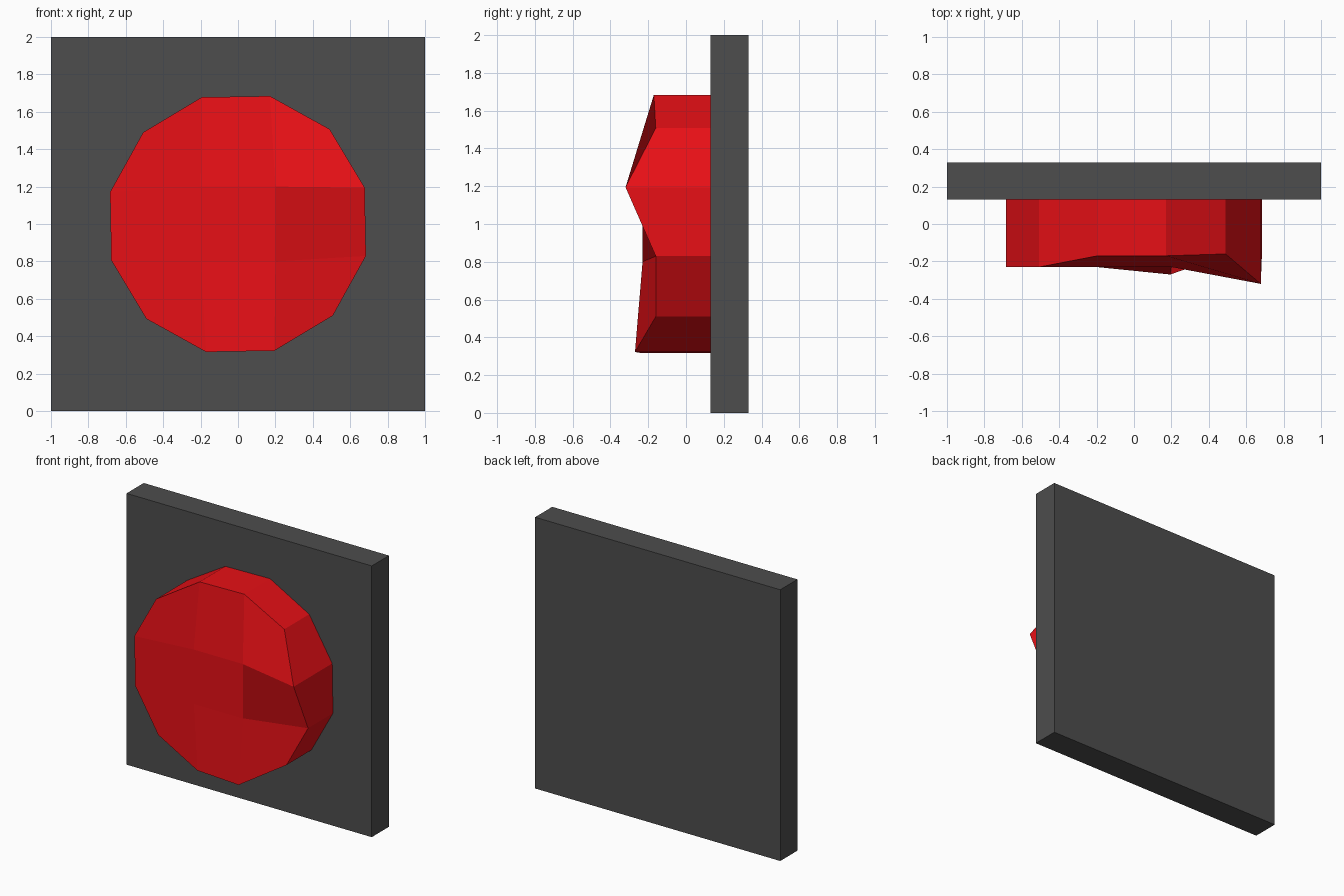
import bpy
import bmesh
from math import sin, cos, radians

if "Cube" in bpy.data.objects:
    bpy.data.objects.remove(bpy.data.objects["Cube"])


def paint(obj, name, color):
    mat = bpy.data.materials.new(name)
    mat.diffuse_color = (*color, 1)
    mat.use_nodes = True
    mat.node_tree.nodes["Principled BSDF"].inputs["Base Color"].default_value = mat.diffuse_color
    obj.data.materials.append(mat)


# Square backing plate
bpy.ops.mesh.primitive_cube_add(size=1, location=(0, 0.23, 1))
plate = bpy.context.object
plate.name = "back_plate"
plate.scale = (2, 0.2, 2)
bpy.ops.object.transform_apply(location=False, rotation=False, scale=True)
paint(plate, "dark_grey", (0.075, 0.075, 0.075))

# Twelve-sided button: dented front rim, counter-clockwise from upper right
SIDES, RADIUS, START, BACK_Y, FACE_Y = 12, 0.705, 46, 0.13, -0.23
rim_y = [-0.16, -0.17, -0.17] + [FACE_Y] * 5 + [-0.27, -0.16, -0.16, -0.32]
bm = bmesh.new()
front, back = [], []
for k in range(SIDES):
    a = radians(START + 360 / SIDES * k)
    x, z = RADIUS * cos(a), 1 + RADIUS * sin(a)
    front.append(bm.verts.new((x, rim_y[k], z)))
    back.append(bm.verts.new((x, BACK_Y, z)))
inner = [bm.verts.new((x, FACE_Y, z)) for z in (1.2, 0.8) for x in (-0.2, 0.2)]

# Front face as a three by three grid of quads
f = front
rows = [[f[3], f[2], f[1], f[0]],
        [f[4], inner[0], inner[1], f[11]],
        [f[5], inner[2], inner[3], f[10]],
        [f[6], f[7], f[8], f[9]]]
for up, low in zip(rows, rows[1:]):
    for j in range(3):
        bm.faces.new((up[j], low[j], low[j + 1], up[j + 1]))

# Side walls and back cap
for k in range(SIDES):
    n = (k + 1) % SIDES
    bm.faces.new((front[n], front[k], back[k], back[n]))
bm.faces.new(back[::-1])

mesh = bpy.data.meshes.new("button")
bm.to_mesh(mesh)
bm.free()
button = bpy.data.objects.new("button", mesh)
bpy.context.collection.objects.link(button)
paint(button, "red", (0.8, 0.005, 0.008))
